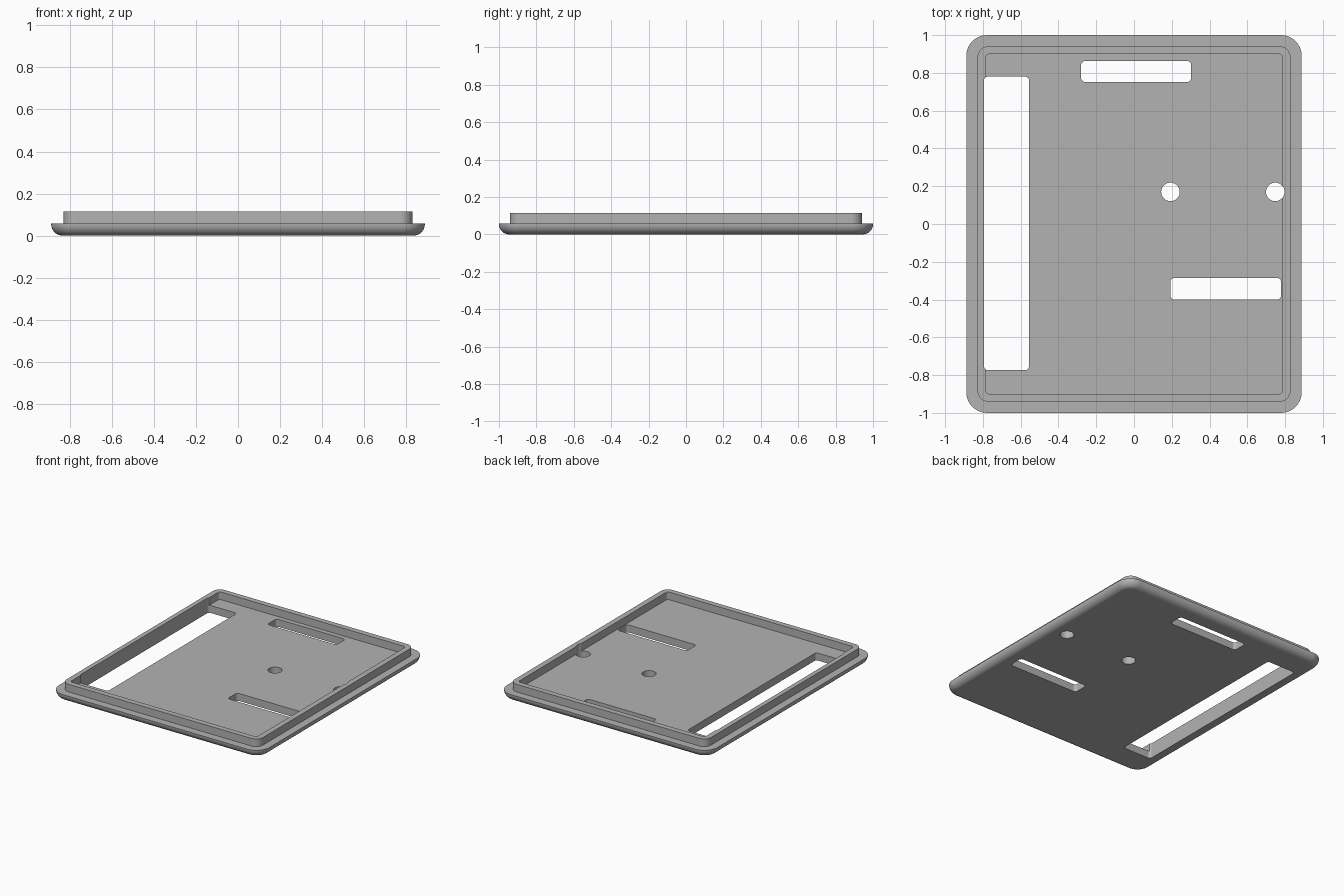
import bpy, bmesh, math

# Remove the default cube
cube = bpy.data.objects.get("Cube")
if cube:
    bpy.data.objects.remove(cube, do_unlink=True)

HALF_X, HALF_Y = 0.888, 1.0
FLOOR, TOP = 0.057, 0.115

grey = bpy.data.materials.new("plain grey")
grey.use_nodes = True
colour = (0.45, 0.45, 0.45, 1)
grey.diffuse_color = colour
grey.node_tree.nodes["Principled BSDF"].inputs["Base Color"].default_value = colour


def outline(x0, x1, y0, y1, r, z, steps=10):
    """Points of a rounded rectangle, counter-clockwise."""
    corners = [(x1 - r, y1 - r), (x0 + r, y1 - r), (x0 + r, y0 + r), (x1 - r, y0 + r)]
    points = []
    for i, (cx, cy) in enumerate(corners):
        for k in range(steps + 1):
            a = (i + k / steps) * math.pi / 2
            points.append((cx + r * math.cos(a), cy + r * math.sin(a), z))
    return points


def inset_outline(inset, r, z):
    x, y = HALF_X - inset, HALF_Y - inset
    return outline(-x, x, -y, y, r, z)


def loft(name, loops):
    """Closed solid through a stack of equal-length loops."""
    bm = bmesh.new()
    rings = [[bm.verts.new(p) for p in loop] for loop in loops]
    n = len(rings[0])
    for a, b in zip(rings, rings[1:]):
        for i in range(n):
            j = (i + 1) % n
            bm.faces.new((a[i], a[j], b[j], b[i]))
    bm.faces.new(rings[0][::-1])
    bm.faces.new(rings[-1])
    bmesh.ops.recalc_face_normals(bm, faces=bm.faces)
    mesh = bpy.data.meshes.new(name)
    bm.to_mesh(mesh)
    bm.free()
    mesh.materials.append(grey)
    obj = bpy.data.objects.new(name, mesh)
    bpy.context.collection.objects.link(obj)
    return obj


# Plate with a rounded lower edge, then the raised rim and the inner floor
fillet, segments = 0.055, 10
loops = []
for k in range(segments + 1):
    a = k / segments * math.pi / 2
    inset = fillet * (1 - math.sin(a))
    loops.append(inset_outline(inset, 0.11 - inset, fillet * (1 - math.cos(a))))
loops += [
    inset_outline(0, 0.11, FLOOR),
    inset_outline(0.059, 0.06, FLOOR),
    inset_outline(0.059, 0.06, TOP),
    inset_outline(0.101, 0.02, TOP),
    inset_outline(0.101, 0.02, FLOOR),
]
cover = loft("cover_plate", loops)


# Openings through the plate
def slot(x0, x1, y0, y1, r):
    return loft("slot_cutter", [outline(x0, x1, y0, y1, r, z) for z in (-0.1, 0.3)])


def round_hole(x, y, r=0.049):
    return slot(x - r, x + r, y - r, y + r, r * 0.999)


cutters = [
    slot(-0.794, -0.556, -0.774, 0.78, 0.02),
    slot(-0.28, 0.303, 0.752, 0.863, 0.022),
    slot(0.192, 0.779, -0.4, -0.286, 0.022),
    round_hole(0.193, 0.17),
    round_hole(0.748, 0.17),
]

bpy.ops.object.select_all(action="DESELECT")
cover.select_set(True)
bpy.context.view_layer.objects.active = cover
for cutter in cutters:
    cutter.hide_render = True
    mod = cover.modifiers.new("opening", "BOOLEAN")
    mod.operation = "DIFFERENCE"
    mod.solver = "EXACT"
    mod.object = cutter
    bpy.ops.object.modifier_apply(modifier=mod.name)
    bpy.data.objects.remove(cutter, do_unlink=True)

# Smooth curves, crisp edges, flat large faces
bpy.ops.object.shade_smooth_by_angle(angle=math.radians(30))
weighted = cover.modifiers.new("flat_faces", "WEIGHTED_NORMAL")
weighted.keep_sharp = True
